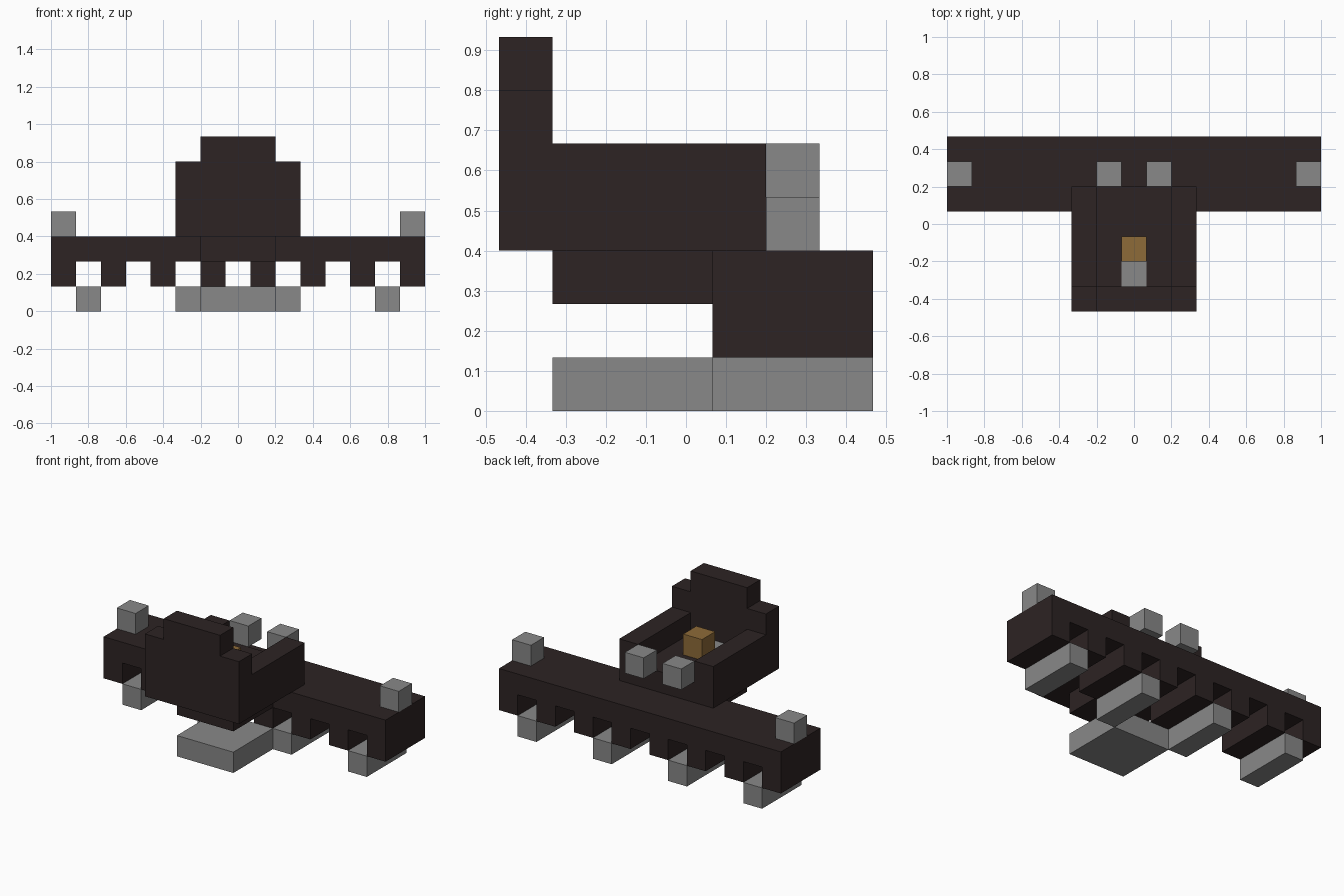
import bpy
import bmesh
from mathutils import Matrix, Vector

U = 2 / 15  # edge length of one block

default = bpy.data.objects.get("Cube")
if default:
    bpy.data.objects.remove(default, do_unlink=True)


def material(name, rgb):
    mat = bpy.data.materials.new(name)
    mat.use_nodes = True
    colour = (*rgb, 1)
    mat.diffuse_color = colour
    mat.node_tree.nodes["Principled BSDF"].inputs["Base Color"].default_value = colour
    return mat


BROWN = material("dark_brown", (0.026, 0.017, 0.017))
GREY = material("grey", (0.246, 0.246, 0.246))
GOLD = material("gold", (0.27, 0.145, 0.04))


def part(name, mat, *boxes):
    """Join boxes, given as x, y and z ranges in blocks, into one object."""
    bm = bmesh.new()
    for ranges in boxes:
        low = Vector([r[0] for r in ranges]) * U
        high = Vector([r[1] for r in ranges]) * U
        size = Matrix.Diagonal((*(high - low), 1))
        bmesh.ops.create_cube(bm, size=1, matrix=Matrix.Translation((low + high) / 2) @ size)
    mesh = bpy.data.meshes.new(name)
    bm.to_mesh(mesh)
    bm.free()
    mesh.materials.append(mat)
    obj = bpy.data.objects.new(name, mesh)
    bpy.context.collection.objects.link(obj)
    return obj


def span(start, length=1):
    return (start, start + length)


def mirrored(x):
    return (("right", (-x[1], -x[0])), ("left", x))


# Wide rear beam with evenly spaced teeth below
DEPTH = (0.5, 3.5)
part("rear_beam", BROWN, ((-7.5, 7.5), DEPTH, span(2)))
for i in range(8):
    part(f"beam_tooth_{i + 1}", BROWN, (span(-7.5 + 2 * i), DEPTH, span(1)))

# Runners under the beam and the front foot plate
for place, start in (("inner", 1.5), ("outer", 5.5)):
    for side, x in mirrored(span(start)):
        part(f"{side}_{place}_runner", GREY, (x, DEPTH, span(0)))
part("front_foot_plate", GREY, ((-1.5, 1.5), (-2.5, 0.5), span(0)))

# Front neck, deck with side walls and stepped front shield
part("front_neck", BROWN, ((-1.5, 1.5), (-2.5, 0.5), span(2)))
part("deck", BROWN,
     ((-1.5, -0.5), (-2.5, 1.5), span(3)),
     ((0.5, 1.5), (-2.5, 1.5), span(3)),
     ((-0.5, 0.5), (-1.5, 1.5), span(3)))
for side, x in mirrored(span(1.5)):
    part(f"{side}_side_wall", BROWN, (x, (-2.5, 1.5), span(3, 2)))
part("front_shield", BROWN,
     ((-2.5, 2.5), span(-3.5), span(3, 3)),
     ((-1.5, 1.5), span(-3.5), span(6)))

# Blocks on and behind the deck, and on the beam ends
part("deck_inlay", GREY, (span(-0.5), span(-2.5), span(3)))
part("gold_block", GOLD, (span(-0.5), span(-1.5), span(4)))
for side, x in mirrored(span(0.5)):
    part(f"{side}_rear_block", GREY, (x, span(1.5), span(4)))
for side, x in mirrored(span(6.5)):
    part(f"{side}_end_block", GREY, (x, span(1.5), span(3)))
